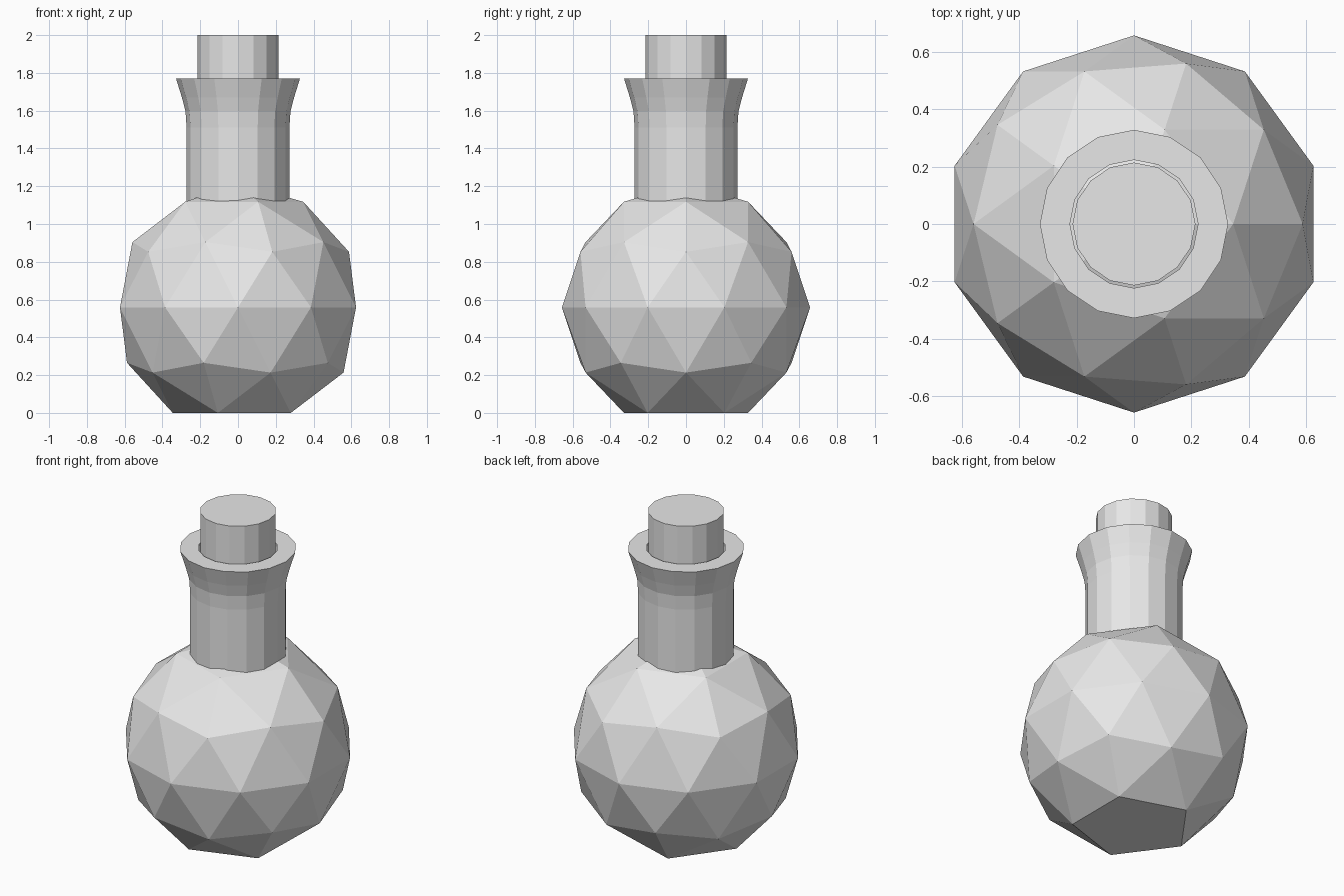
import bpy, bmesh
from math import cos, sin, tau
from mathutils import Vector

cube = bpy.data.objects.get("Cube")
if cube:
    bpy.data.objects.remove(cube, do_unlink=True)

SIDES = 16
RADIUS = 0.657

# One plain grey for the whole flask
grey = bpy.data.materials.new("light grey")
grey.use_nodes = True
colour = (0.8, 0.8, 0.8, 1)
grey.diffuse_color = colour
grey.node_tree.nodes["Principled BSDF"].inputs["Base Color"].default_value = colour


def finish(name, bm):
    """Turn a bmesh into a flat-shaded object."""
    bmesh.ops.recalc_face_normals(bm, faces=bm.faces)
    mesh = bpy.data.meshes.new(name)
    bm.to_mesh(mesh)
    bm.free()
    mesh.materials.append(grey)
    obj = bpy.data.objects.new(name, mesh)
    bpy.context.scene.collection.objects.link(obj)
    return obj


def lathe(name, profile, closed=False):
    """Revolve (radius, height) points; cap the ends unless the profile is a loop."""
    bm = bmesh.new()
    rings = [[bm.verts.new((r * cos(tau * i / SIDES), r * sin(tau * i / SIDES), z))
              for i in range(SIDES)] for r, z in profile]
    pairs = list(zip(rings, rings[1:]))
    if closed:
        pairs.append((rings[-1], rings[0]))
    else:
        bm.faces.new(rings[0])
        bm.faces.new(rings[-1])
    for low, high in pairs:
        for i in range(SIDES):
            j = (i + 1) % SIDES
            bm.faces.new((low[i], low[j], high[j], high[i]))
    return finish(name, bm)


# Faceted round body, its lowest point flattened into a five-sided base
bm = bmesh.new()
bmesh.ops.create_icosphere(bm, subdivisions=2, radius=RADIUS)
lowest = min(bm.verts, key=lambda v: v.co.z)
bmesh.ops.dissolve_verts(bm, verts=[lowest])
base = min(v.co.z for v in bm.verts)
bmesh.ops.translate(bm, verts=bm.verts, vec=Vector((0, 0, -base)))
finish("flask_body", bm)

# Hollow neck with a flared lip
lathe("flask_neck", [(0.223, 1.1), (0.272, 1.1), (0.272, 1.51), (0.278, 1.597),
                     (0.297, 1.67), (0.328, 1.77), (0.223, 1.77)], closed=True)

# Stopper sitting loosely in the neck
lathe("stopper", [(0.214, 1.45), (0.214, 2.0)])
